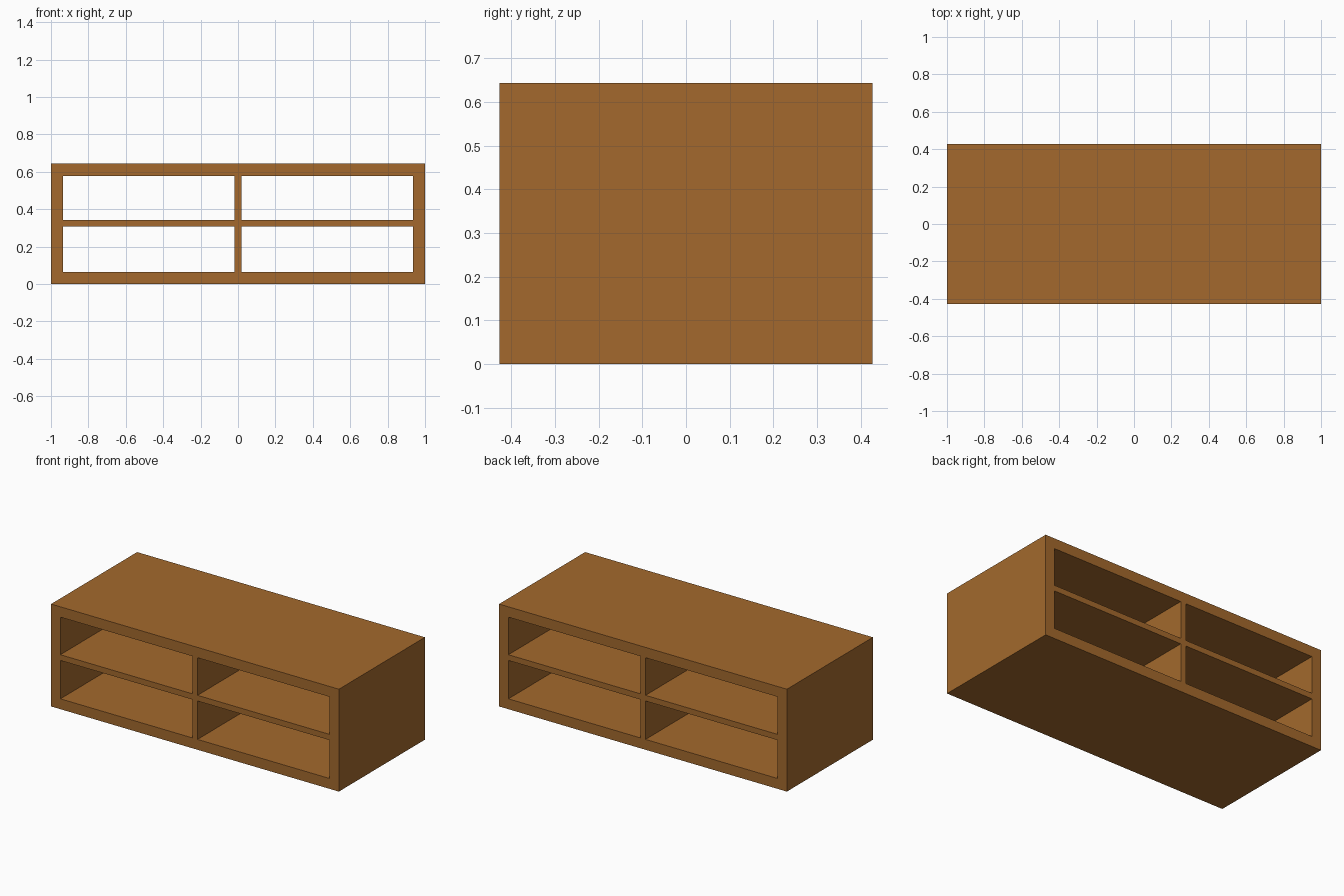
import bpy

if "Cube" in bpy.data.objects:
    bpy.data.objects.remove(bpy.data.objects["Cube"])

W, D, H = 2.0, 0.854, 0.643      # overall size
T = 0.065                        # thickness of outer boards
S = 0.036                        # thickness of inner boards

wood = bpy.data.materials.new("warm brown wood")
wood.diffuse_color = (0.366, 0.141, 0.026, 1.0)
wood.use_nodes = True
wood.node_tree.nodes["Principled BSDF"].inputs["Base Color"].default_value = wood.diffuse_color


def board(name, x0, x1, z0, z1, depth=D):
    """Box spanning the given x and z ranges, centred on y."""
    bpy.ops.mesh.primitive_cube_add(size=1, location=((x0 + x1) / 2, 0, (z0 + z1) / 2))
    ob = bpy.context.object
    ob.name = name
    ob.scale = (x1 - x0, depth, z1 - z0)
    bpy.ops.object.transform_apply(location=False, rotation=False, scale=True)
    ob.data.materials.append(wood)
    return ob


# Outer frame, open at front and back
board("bottom_board", -W / 2, W / 2, 0, T)
board("top_board", -W / 2, W / 2, H - T, H)
board("left_side", -W / 2, -W / 2 + T, T, H - T)
board("right_side", W / 2 - T, W / 2, T, H - T)

# Upright divider and the two half shelves
board("divider", -S / 2, S / 2, T, H - T)
mid = 0.324
board("left_shelf", -W / 2 + T, -S / 2, mid - S / 2, mid + S / 2)
board("right_shelf", S / 2, W / 2 - T, mid - S / 2, mid + S / 2)
